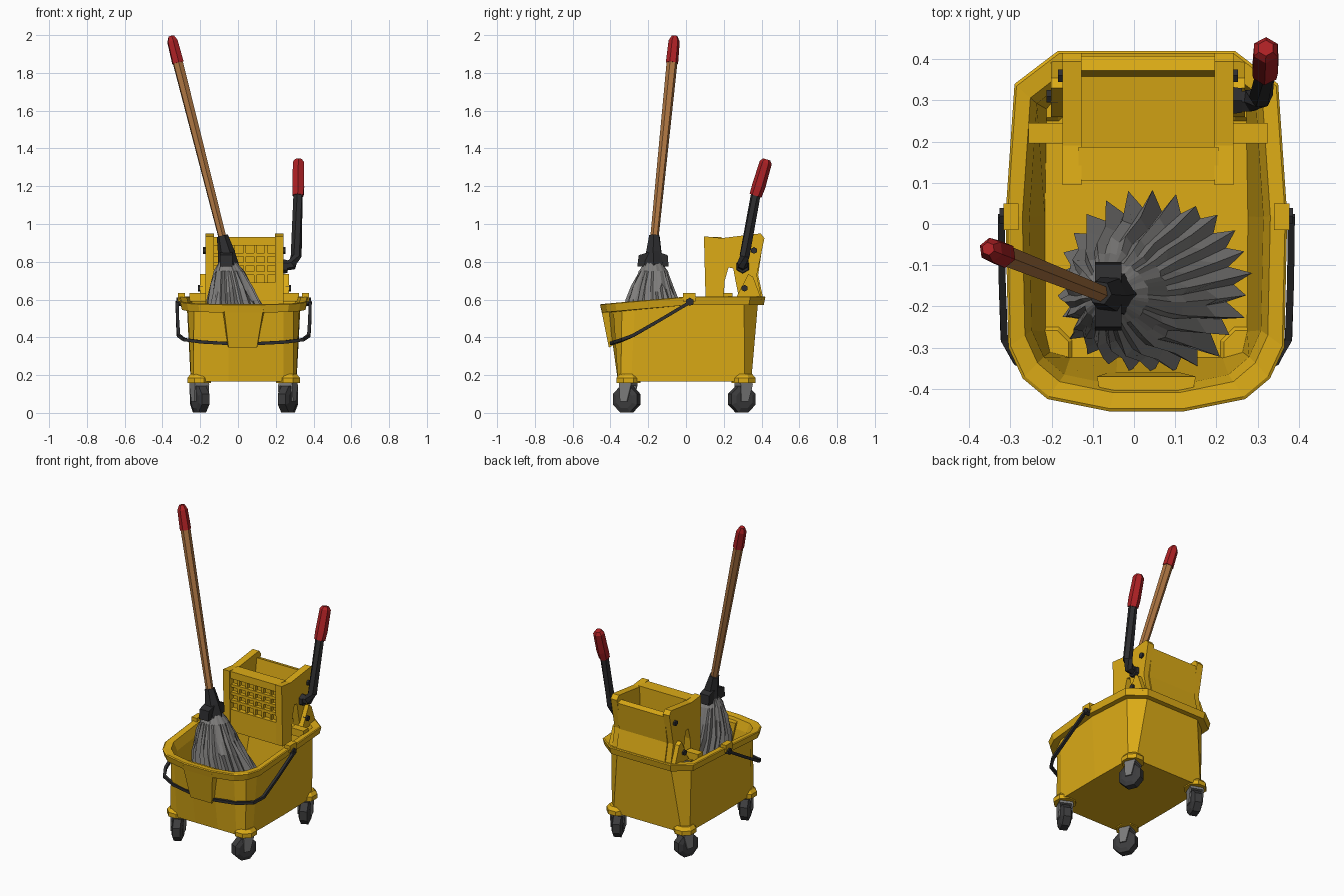
import bpy, bmesh, math, random
from mathutils import Vector, Matrix

random.seed(4)

def material(name, col):
    m = bpy.data.materials.new(name)
    m.diffuse_color = (*col, 1)
    return m

YELLOW = material("bucket yellow", (0.72, 0.41, 0.008))
RED = material("grip red", (0.42, 0.015, 0.018))
WOOD = material("handle wood", (0.42, 0.18, 0.055))
BLACK = material("black plastic", (0.026, 0.026, 0.028))
RUBBER = material("wheel rubber", (0.045, 0.045, 0.047))
GREY = material("mop grey", (0.21, 0.205, 0.2))
STEEL = material("caster grey", (0.2, 0.2, 0.2))
CX = 0.03  # centre line of the bucket

def loft(name, rings, mat, matrix=None):
    """Skin a list of equal-length rings and cap both ends."""
    bm = bmesh.new()
    rows = [[bm.verts.new(p) for p in r] for r in rings]
    n = len(rows[0])
    for a, b in zip(rows, rows[1:]):
        for i in range(n):
            bm.faces.new((a[i], a[(i + 1) % n], b[(i + 1) % n], b[i]))
    bm.faces.new(rows[0][::-1])
    bm.faces.new(rows[-1])
    if matrix:
        bm.transform(matrix)
    bmesh.ops.recalc_face_normals(bm, faces=bm.faces)
    me = bpy.data.meshes.new(name)
    bm.to_mesh(me)
    bm.free()
    me.materials.append(mat)
    ob = bpy.data.objects.new(name, me)
    bpy.context.collection.objects.link(ob)
    return ob

def prism(name, profile, x0, x1, mat, matrix=None):
    """Extrude a (y, z) profile along x."""
    return loft(name, [[(x, y, z) for y, z in profile] for x in (x0, x1)], mat, matrix)

def box(name, x0, x1, y0, y1, z0, z1, mat, matrix=None):
    return prism(name, [(y0, z0), (y1, z0), (y1, z1), (y0, z1)], x0, x1, mat, matrix)

def tube(name, path, radii, sides, mat, matrix=None):
    pts = [Vector(p) for p in path]
    rings = []
    for i, p in enumerate(pts):
        d = pts[min(i + 1, len(pts) - 1)] - pts[max(i - 1, 0)]
        q = d.to_track_quat('Z', 'Y')
        rings.append([p + q @ Vector((radii[i] * math.cos(a), radii[i] * math.sin(a), 0))
                      for a in [math.tau * (k + 0.5) / sides for k in range(sides)]])
    return loft(name, rings, mat, matrix)

# ---- bucket: half outlines mirrored about the centre line ----
RIM = [(0.09, -0.455), (0.24, -0.425), (0.30, -0.375), (0.335, -0.30),
       (0.342, 0.02), (0.32, 0.34), (0.215, 0.42)]
BASE = [(0.08, -0.36), (0.21, -0.36), (0.265, -0.345), (0.278, -0.29),
        (0.28, 0.02), (0.275, 0.31), (0.24, 0.345)]

def ring(half, sx, sy, z):
    full = half + [(-x, y) for x, y in reversed(half)]
    return [(CX + x * sx, y * sy, z(y) if callable(z) else z) for x, y in full]

def rim_z(drop):
    return lambda y: min(0.622, 0.617 + 0.09 * min(y, 0)) - drop

loft("bucket", [
    ring(BASE, 1, 1, 0.165),
    ring(RIM, 0.88, 0.905, rim_z(0.045)),
    ring(RIM, 0.975, 0.98, rim_z(0.045)),
    ring(RIM, 1, 1, rim_z(0.004)),
    ring(RIM, 0.985, 0.985, rim_z(0)),
    ring(RIM, 0.88, 0.90, rim_z(0.004)),
    ring(RIM, 0.83, 0.86, rim_z(0.06)),
    ring(BASE, 0.88, 0.9, 0.195)], YELLOW)

# pouring spout at the front
loft("spout", [
    [(-0.09, -0.37, 0.555), (-0.075, -0.45, 0.555), (0.135, -0.45, 0.555), (0.15, -0.37, 0.555)],
    [(-0.06, -0.36, 0.375), (-0.05, -0.408, 0.345), (0.10, -0.408, 0.345), (0.11, -0.36, 0.375)]], YELLOW)

# ---- casters ----
for sx, sy, turn in ((-1, -1, 25), (1, -1, -25), (-1, 1, -20), (1, 1, 24)):
    name = ("front" if sy < 0 else "rear") + ("_left" if sx < 0 else "_right")
    x, y = CX + sx * 0.235, sy * 0.305
    M = Matrix.Translation((x, y, 0)) @ Matrix.Rotation(math.radians(turn), 4, 'Z')
    tube(name + "_foot", [(x, y, 0.158), (x, y, 0.185), (x, y, 0.205)], [0.068, 0.068, 0.05], 8, YELLOW)
    tube(name + "_wheel", [(-0.032, -0.01, 0.072), (-0.022, -0.01, 0.072), (0.022, -0.01, 0.072), (0.032, -0.01, 0.072)],
         [0.05, 0.075, 0.075, 0.05], 8, RUBBER, M)
    box(name + "_fork_top", -0.04, 0.04, -0.035, 0.035, 0.143, 0.163, STEEL, M)
    for s in (-1, 1):
        prism(name + "_fork_side", [(-0.03, 0.06), (0.01, 0.06), (0.035, 0.15), (-0.035, 0.15)],
              s * 0.034, s * 0.042, STEEL, M)

# ---- carrying bail ----
half = [(0.352, 0.02, 0.585), (0.35, -0.14, 0.49), (0.345, -0.28, 0.41),
        (0.315, -0.335, 0.388), (0.22, -0.375, 0.375), (0.09, -0.395, 0.368)]
path = [(CX - x, y, z) for x, y, z in half] + [(CX + x, y, z) for x, y, z in half[::-1]]
tube("carrying_bail", path, [0.012] * len(path), 4, BLACK)
for s in (-1, 1):
    def at(d): return (CX + s * d, 0.02, 0.588)
    tube("bail_pivot", [at(0.325), at(0.356)], [0.022] * 2, 6, BLACK)
    box("bail_lug", CX + s * 0.31, CX + s * 0.347, -0.015, 0.05, 0.59, 0.635, YELLOW)

# ---- wringer ----
SIDE = [(0.095, 0.935), (0.105, 0.55), (0.195, 0.55), (0.205, 0.70), (0.225, 0.77), (0.25, 0.765),
        (0.262, 0.70), (0.28, 0.61), (0.40, 0.61), (0.375, 0.73), (0.415, 0.925), (0.395, 0.95),
        (0.35, 0.945), (0.19, 0.925)]
for s in (-1, 1):
    c = CX + 0.004
    prism("wringer_side", SIDE, c + s * 0.162, c + s * 0.207, YELLOW)
    prism("wringer_brace", [(0.26, 0.60), (0.33, 0.735), (0.355, 0.72), (0.40, 0.60)],
          c + s * 0.20, c + s * 0.235, YELLOW)
    box("wringer_arm", c + s * 0.2, c + s * 0.29, 0.195, 0.245, 0.59, 0.635, YELLOW)
    for y, z in ((0.36, 0.86), (0.31, 0.66)):
        d = 0.21 if z > 0.8 else 0.238
        tube("wringer_bolt", [(c + s * (d - 0.02), y, z), (c + s * (d + 0.008), y, z)], [0.018] * 2, 6, BLACK)
L, R = CX - 0.165, CX + 0.175
box("wringer_front_panel", L, R, 0.135, 0.185, 0.55, 0.925, YELLOW)
box("wringer_front_top", L, R, 0.105, 0.187, 0.885, 0.93, YELLOW)
box("wringer_front_bottom", L, R, 0.105, 0.16, 0.55, 0.69, YELLOW)
for k in range(1, 4):  # raised drain grille
    z = 0.69 + k * 0.049
    box("grille_row", L, R, 0.112, 0.145, z - 0.009, z + 0.009, YELLOW)
for k in range(1, 6):
    x = L + k * (R - L) / 6
    box("grille_column", x - 0.007, x + 0.007, 0.118, 0.145, 0.68, 0.89, YELLOW)
prism("wringer_back", [(0.36, 0.60), (0.41, 0.60), (0.382, 0.73), (0.408, 0.905), (0.372, 0.915), (0.345, 0.73)],
      L, R, YELLOW)
prism("wringer_tray", [(0.17, 0.775), (0.36, 0.80), (0.36, 0.82), (0.17, 0.795)], L, R, YELLOW)

# ---- wringer lever ----
tube("lever_bar", [(0.235, 0.295, 0.775), (0.285, 0.30, 0.785), (0.308, 0.31, 0.83), (0.318, 0.37, 1.16)],
     [0.024, 0.03, 0.029, 0.026], 6, BLACK)
tube("lever_hub", [(0.225, 0.30, 0.775), (0.262, 0.30, 0.775)], [0.04, 0.034], 6, BLACK)
tube("lever_grip", [(0.318, 0.368, 1.15), (0.319, 0.385, 1.20), (0.32, 0.422, 1.325), (0.32, 0.427, 1.342)],
     [0.033, 0.036, 0.033, 0.02], 6, RED)

# ---- mop ----
foot, tip = Vector((-0.075, -0.17, 0.90)), Vector((-0.354, -0.06, 1.995))
def along(t): return foot.lerp(tip, t)
tube("mop_handle", [along(0), along(0.88)], [0.022, 0.029], 6, WOOD)
tube("mop_handle_grip", [along(0.87), along(0.975), along(1)], [0.033, 0.03, 0.016], 6, RED)
tube("mop_socket", [(-0.05, -0.17, 0.77), (-0.062, -0.17, 0.85), (-0.083, -0.167, 0.938)],
     [0.058, 0.045, 0.03], 6, BLACK)
prism("mop_clamp", [(-0.258, 0.775), (-0.092, 0.775), (-0.097, 0.835), (-0.14, 0.85), (-0.2, 0.85), (-0.25, 0.835)],
      -0.095, -0.03, BLACK)

# ragged mop head: pleated rings that spread downwards
N = 52
LEVELS = [(-0.055, -0.172, 0.80, 0.045), (-0.045, -0.172, 0.75, 0.08), (-0.03, -0.175, 0.66, 0.115),
          (-0.02, -0.172, 0.58, 0.145), (0.015, -0.16, 0.44, 0.18), (0.045, -0.147, 0.31, 0.222),
          (0.045, -0.147, 0.22, 0.19), (0.045, -0.147, 0.197, 0.1)]
rings = []
for k, (x, y, z, r) in enumerate(LEVELS):
    row = []
    for i in range(N):
        a = math.tau * i / N
        pleat = (0.05 if i % 2 else -0.1) * min(k, 5) / 4 + random.uniform(-0.05, 0.05)
        rr = r * (1 + pleat)
        dz = random.uniform(-0.025, 0.025) if 1 < k < 6 else 0
        row.append((x + rr * math.cos(a), y + rr * 0.95 * math.sin(a), z + dz))
    rings.append(row)
loft("mop_head", rings, GREY)
